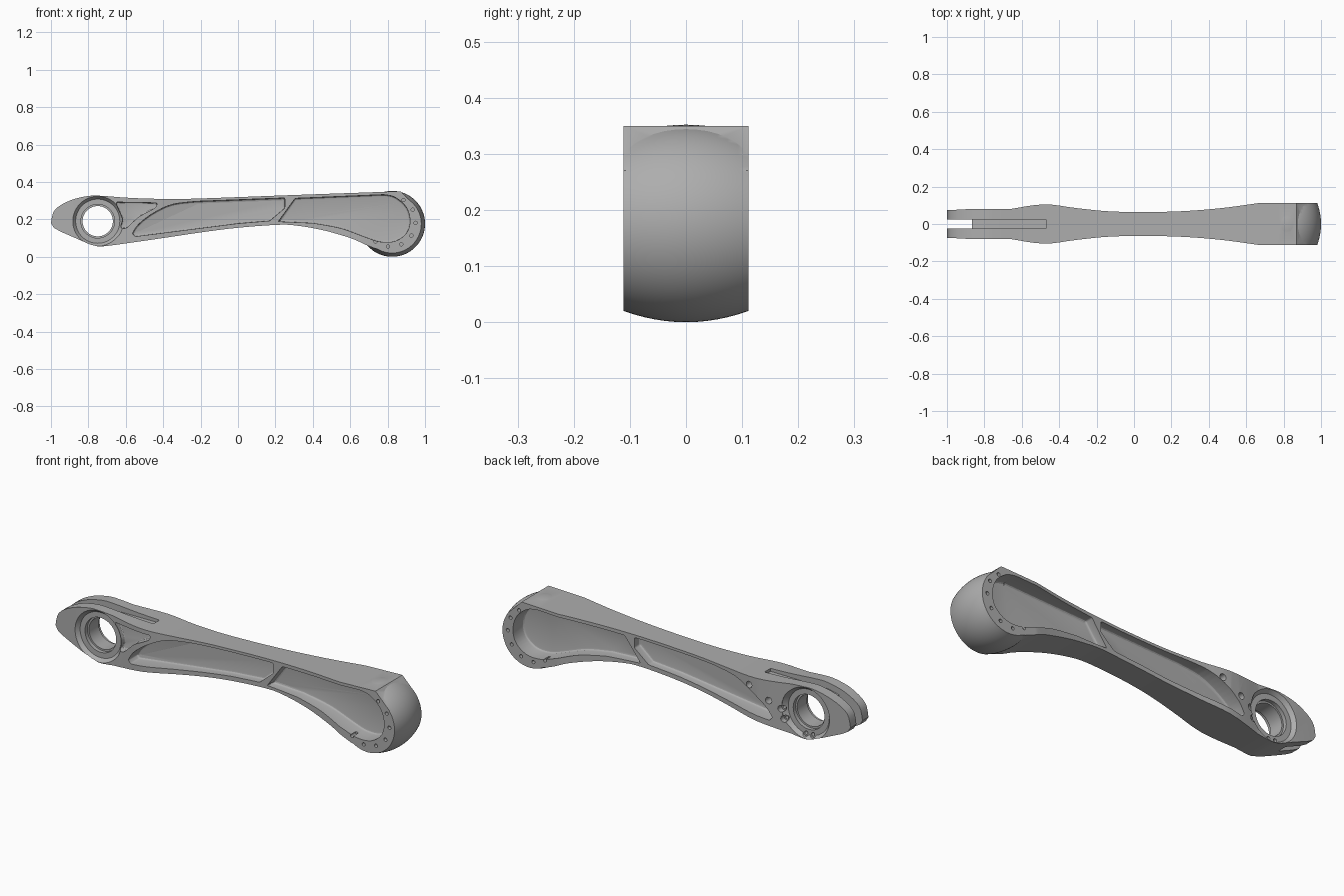
import bpy, bmesh, math
from mathutils import Vector, Matrix

if "Cube" in bpy.data.objects:
    bpy.data.objects.remove(bpy.data.objects["Cube"])

grey = bpy.data.materials.new("satin grey metal")
grey.use_nodes = True
COL = (0.42, 0.42, 0.42, 1)
grey.diffuse_color = COL
grey.node_tree.nodes["Principled BSDF"].inputs["Base Color"].default_value = COL


def finish(name, bm):
    bmesh.ops.recalc_face_normals(bm, faces=bm.faces)
    me = bpy.data.meshes.new(name)
    bm.to_mesh(me)
    bm.free()
    me.materials.append(grey)
    ob = bpy.data.objects.new(name, me)
    bpy.context.collection.objects.link(ob)
    return ob


def spline(pts, steps=4):
    """Smooth open curve through the points."""
    p = [Vector(q) for q in pts]
    p = [p[0]] + p + [p[-1]]
    out = []
    for a, b, c, d in zip(p, p[1:], p[2:], p[3:]):
        for i in range(steps):
            t = i / steps
            out.append(0.5 * (2 * b + (c - a) * t + (2 * a - 5 * b + 4 * c - d) * t * t
                              + (3 * b - a - 3 * c + d) * t ** 3))
    return out + [p[-1]]


def prism(name, pts, axis, lo, hi, corner=0, fillet=0):
    """Extrude an outline along y or z, with optional round corners and floor fillet at lo."""
    bm = bmesh.new()
    place = (lambda u, v, w: (u, w, v)) if axis == "y" else (lambda u, v, w: (u, v, w))
    face = bm.faces.new([bm.verts.new(place(u, v, lo)) for u, v in pts])
    if corner:
        bmesh.ops.bevel(bm, geom=face.verts[:], offset=corner, segments=4,
                        profile=0.5, affect="VERTICES")
    floor = bm.faces[:]
    ext = bmesh.ops.extrude_face_region(bm, geom=floor, use_keep_orig=True)
    moved = [g for g in ext["geom"] if isinstance(g, bmesh.types.BMVert)]
    bmesh.ops.translate(bm, verts=moved, vec=place(0, 0, hi - lo))
    bmesh.ops.recalc_face_normals(bm, faces=bm.faces)
    if fillet:
        edges = [e for e in bm.edges if all(abs(v.co.y - lo) < 1e-5 for v in e.verts)]
        bmesh.ops.bevel(bm, geom=edges, offset=fillet, segments=3, profile=0.5, affect="EDGES")
    return finish(name, bm)


def lathe(name, profile, x, z, n=64):
    """Solid turned about a line along y; profile holds (y, radius)."""
    bm = bmesh.new()
    rings = [[bm.verts.new((x + r * math.cos(2 * math.pi * i / n), y,
                            z + r * math.sin(2 * math.pi * i / n))) for i in range(n)]
             for y, r in profile]
    for a, b in zip(rings, rings[1:]):
        for i in range(n):
            j = (i + 1) % n
            bm.faces.new((a[i], a[j], b[j], b[i]))
    bm.faces.new(rings[0])
    bm.faces.new(rings[-1])
    return finish(name, bm)


def combine(ob, tool, op="DIFFERENCE"):
    mod = ob.modifiers.new(op, "BOOLEAN")
    mod.operation, mod.object, mod.solver = op, tool, "EXACT"
    bpy.context.view_layer.objects.active = ob
    bpy.ops.object.modifier_apply(modifier=mod.name)
    bpy.data.objects.remove(tool)


# Arm beam: side outline trimmed by the plan outline
top = spline([(-1, .18), (-.98, .25), (-.9, .3), (-.8, .325), (-.72, .325), (-.6, .316),
              (-.45, .31), (-.25, .31), (.3, .33), (.87, .35)])
head = [(.95, .27), (.96, .18), (.92, .08), (.83, .025), (.73, .045)]
bottom = spline([(.68, .065), (.6, .1), (.45, .143), (.3, .168), (.2, .17), (0, .155),
                 (-.2, .13), (-.4, .1), (-.68, .06), (-.75, .055)])
arm = prism("arm", top + head + bottom + [(-.79, .065), (-.95, .135), (-.985, .155)],
            "y", -.2, .2)
flank = [(-1.1, .07), (-.97, .075), (-.88, .08)] + spline(
    [(-.66, .08), (-.48, .105), (-.3, .084), (-.1, .066), (.2, .066),
     (.45, .083), (.66, .111)]) + [(1.1, .111)]
combine(arm, prism("plan", list(flank) + [(u, -v) for u, v in reversed(flank)],
                   "z", -.1, .5), "INTERSECT")

# Rounded barrel head
HX, HZ = .824, .176
barrel = [(.111 * i / 6, .176 - .02 * (i / 6) ** 2) for i in range(-6, 7)]
combine(arm, lathe("barrel_head", barrel, HX, HZ, 96), "UNION")

# Deep lightening pockets on both flanks
long_pocket = spline([(-.565, .125), (-.53, .175), (-.45, .235), (-.35, .28), (-.22, .296)]) \
    + [(.25, .314), (.25, .26), (.17, .192), (0, .178), (-.3, .14), (-.55, .108)]
head_pocket = [(.215, .188), (.305, .312)] + spline(
    [(.78, .332), (.84, .318), (.9, .265), (.92, .19), (.9, .125), (.84, .083), (.76, .08),
     (.68, .105), (.55, .152), (.4, .18)])
for side in (-1, 1):
    for outline, r in ((long_pocket, .006), (head_pocket, .006)):
        combine(arm, prism("pocket", outline, "y", side * .025, side * .2, r, .012))

# Small triangular pocket on the front
combine(arm, prism("front_pocket", [(-.655, .292), (-.43, .288), (-.44, .262), (-.53, .215),
                                    (-.6, .15), (-.63, .155), (-.615, .2)],
                   "y", -.05, -.2, .012, .006))

# Eye: side recesses, through bore and counterbores
EX, EZ = -.75, .19
for side in (-1, 1):
    combine(arm, lathe("recess", [(side * .06, .118), (side * .085, .137),
                                  (side * .2, .137)], EX, EZ))
    combine(arm, lathe("counterbore", [(side * .04, .09), (side * .2, .09)], EX, EZ))
combine(arm, lathe("bore", [(-.2, .081), (.2, .081)], EX, EZ))

# Fork slot at the tip, running into a shallow groove along the top
combine(arm, prism("slot", [(-1.1, -.025), (-.865, -.025), (-.865, .025), (-1.1, .025)],
                   "z", -.1, .5))
combine(arm, prism("groove", [(-.9, .27), (-.8, .293), (-.7, .293), (-.47, .295),
                              (-.47, .4), (-.9, .4)], "y", -.025, .025))

# Bolt circle on both faces of the head
for side in (-1, 1):
    for k in range(7):
        a = math.radians(-127 + 31 * k)
        combine(arm, lathe("bolt_hole", [(side * .07, .009), (side * .13, .009)],
                           HX - .008 + .134 * math.cos(a), HZ + .012 + .134 * math.sin(a), 16))

# Stepped screw holes on the back around the eye
for x, z in ((-.435, .265), (-.545, .21), (-.61, .18), (-.625, .13), (-.735, .079), (-.775, .082)):
    combine(arm, lathe("screw_hole", [(.03, .009), (.06, .009), (.06, .017), (.15, .017)],
                       x, z, 20))

# Smooth shading with crisp edges
bpy.ops.object.select_all(action="DESELECT")
arm.select_set(True)
bpy.context.view_layer.objects.active = arm
bpy.ops.object.shade_smooth_by_angle(angle=math.radians(25))
